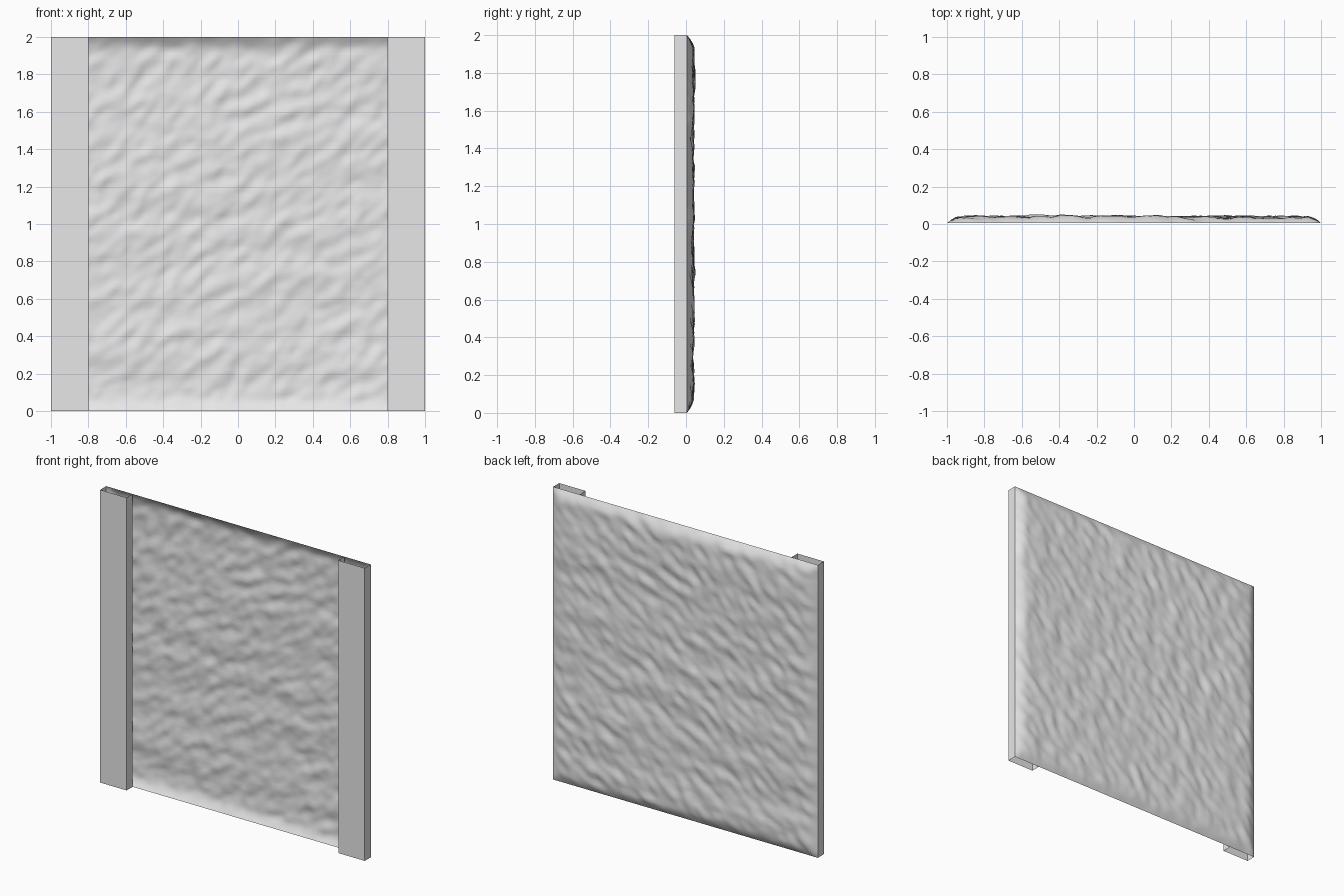
import bpy, bmesh, math
from mathutils import noise, Vector

cube = bpy.data.objects.get("Cube")
if cube:
    bpy.data.objects.remove(cube, do_unlink=True)

grey = bpy.data.materials.new("plain grey")
grey.use_nodes = True
grey.diffuse_color = (0.8, 0.8, 0.8, 1)
grey.node_tree.nodes["Principled BSDF"].inputs["Base Color"].default_value = (0.8, 0.8, 0.8, 1)

BACK = 0.005     # plane where the posts meet the sheet
FRONT = -0.06    # front of the posts


def add_object(name, bm):
    mesh = bpy.data.meshes.new(name)
    bm.to_mesh(mesh)
    bm.free()
    mesh.materials.append(grey)
    obj = bpy.data.objects.new(name, mesh)
    bpy.context.collection.objects.link(obj)
    return obj


def relief(x, z):
    """Height of the rough surface: slanted streaks plus level ridges."""
    along, across = (x + z) * 0.707, (z - x) * 0.707
    streak = noise.noise(Vector((along * 8, across * 17, 3.1)))
    grain = noise.noise(Vector((along * 18, across * 30, 7.7)))
    ridge = noise.noise(Vector((x * 1.2, z * 7, 5.3)))
    edge = min(1 - abs(x), z, 2 - z) / 0.08
    rise = math.sin(min(edge, 1) * math.pi / 2)
    height = 0.031 + 0.012 * streak + 0.006 * grain + 0.009 * ridge
    return rise * max(0.008, min(height, 0.055))


# Rough sheet: a standing grid pushed backwards by the relief
bm = bmesh.new()
bmesh.ops.create_grid(bm, x_segments=90, y_segments=90, size=1)
for v in bm.verts:
    x, z = v.co.x, v.co.y + 1
    v.co = (x, BACK + relief(x, z), z)
for f in bm.faces:
    f.smooth = True
bmesh.ops.reverse_faces(bm, faces=bm.faces)
bmesh.ops.recalc_face_normals(bm, faces=bm.faces)
if sum(f.normal.y for f in bm.faces) < 0:
    bmesh.ops.reverse_faces(bm, faces=bm.faces)
add_object("rough_sheet", bm)

# Side posts: folded channels, open at the top, bottom and back
for name, side in (("left_post", 1), ("right_post", -1)):
    bm = bmesh.new()
    profile = [(0.8, BACK), (0.8, FRONT), (1, FRONT), (1, BACK)]
    columns = [[bm.verts.new((side * x, y, z)) for z in (0, 2)] for x, y in profile]
    for (a, b), (c, d) in zip(columns, columns[1:]):
        bm.faces.new((a, c, d, b) if side > 0 else (a, b, d, c))
    add_object(name, bm)
